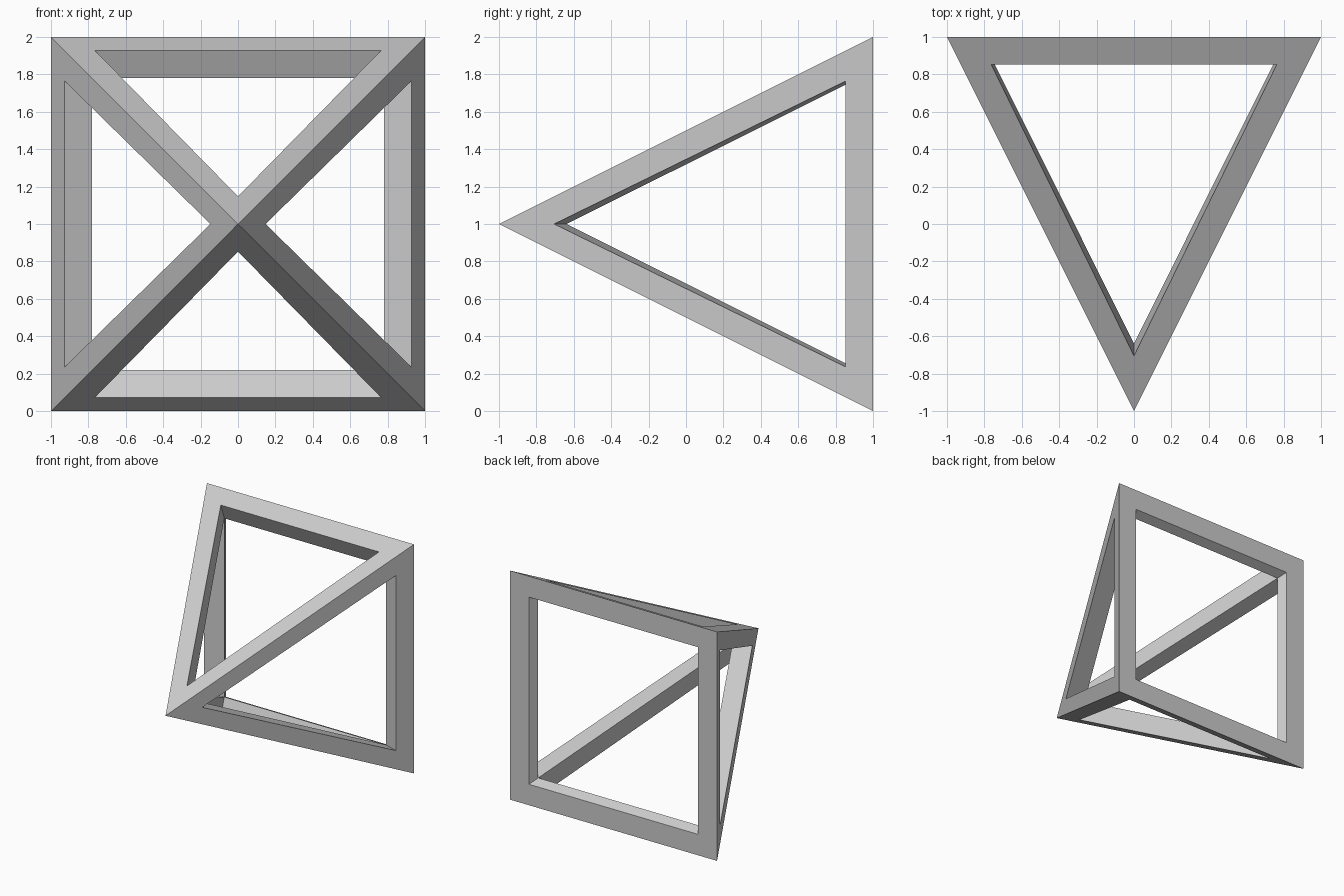
import bpy, bmesh
from math import pi
from mathutils import Matrix, Vector

if "Cube" in bpy.data.objects:
    bpy.data.objects.remove(bpy.data.objects["Cube"])

# One quarter of the frame (the sloping top side), measured from the pyramid axis
P = {
    "tip": (0, -1, 0), "tip_in": (0, -0.639, 0), "hole_tip": (0, -0.705, 0.1475),
    "corner": (1, 1, 1), "corner_in": (0.78, 0.925, 0.78),
    "hole_corner": (0.764, 0.854, 0.927), "back_hole": (0.817, 1, 0.817),
}

bm = bmesh.new()


def quad(names, turn):
    """Add one face; a leading '-' mirrors the named point in x."""
    verts = []
    for n in names.split():
        co = Vector(P[n.lstrip("-")])
        if n.startswith("-"):
            co.x = -co.x
        verts.append(bm.verts.new(turn @ co))
    bm.faces.new(verts)


for i in range(4):
    turn = Matrix.Translation((0, 0, 1)) @ Matrix.Rotation(i * pi / 2, 4, "Y")
    # Outer faces of the sloping side
    quad("tip -corner -hole_corner hole_tip", turn)
    quad("tip hole_tip hole_corner corner", turn)
    quad("-corner corner hole_corner -hole_corner", turn)
    # Walls inside the triangular opening
    quad("hole_tip -hole_corner -corner_in tip_in", turn)
    quad("hole_tip tip_in corner_in hole_corner", turn)
    quad("-hole_corner hole_corner corner_in -corner_in", turn)
    # Square back face and the wall of its opening
    quad("-corner -back_hole back_hole corner", turn)
    quad("-back_hole -corner_in corner_in back_hole", turn)

# Weld the quarters into one closed frame
bmesh.ops.remove_doubles(bm, verts=bm.verts, dist=0.0005)
bmesh.ops.recalc_face_normals(bm, faces=bm.faces)
mesh = bpy.data.meshes.new("pyramid_frame")
bm.to_mesh(mesh)
bm.free()
frame = bpy.data.objects.new("pyramid_frame", mesh)
bpy.context.collection.objects.link(frame)
